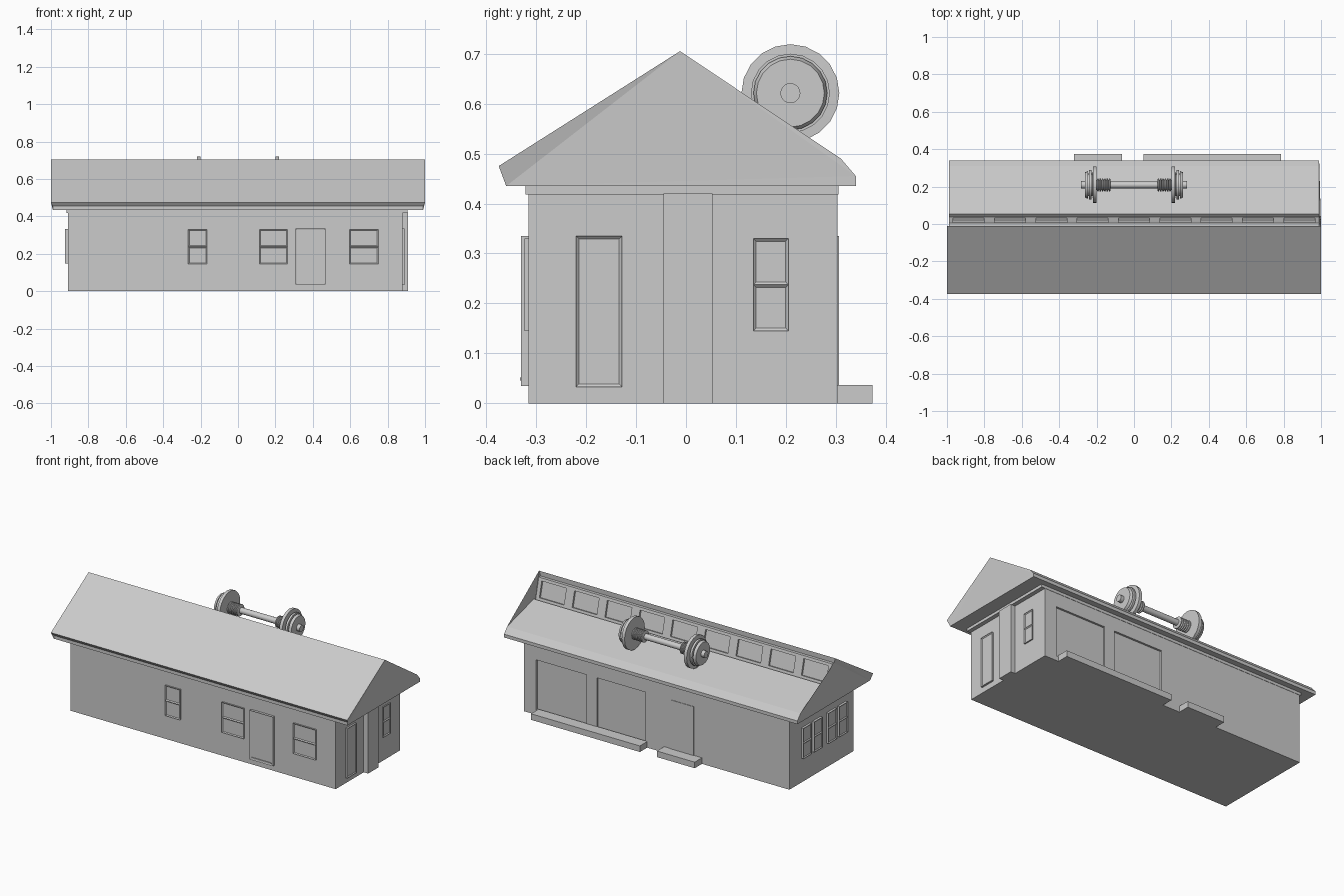
import bpy, bmesh, math
from mathutils import Vector, Matrix

if "Cube" in bpy.data.objects:
    bpy.data.objects.remove(bpy.data.objects["Cube"])


def add(name, bm):
    bmesh.ops.recalc_face_normals(bm, faces=bm.faces)
    me = bpy.data.meshes.new(name)
    bm.to_mesh(me)
    bm.free()
    ob = bpy.data.objects.new(name, me)
    bpy.context.collection.objects.link(ob)
    return ob


def cube(bm, lo, hi):
    lo, hi = Vector(lo), Vector(hi)
    m = Matrix.Translation((lo + hi) / 2) @ Matrix.Diagonal((*(hi - lo), 1))
    return bmesh.ops.create_cube(bm, size=1, matrix=m)["verts"]


def box(name, lo, hi):
    bm = bmesh.new()
    cube(bm, lo, hi)
    return add(name, bm)


def carve(ob, cutter):
    mod = ob.modifiers.new("recess", 'BOOLEAN')
    mod.operation = 'DIFFERENCE'
    mod.solver = 'EXACT'
    mod.object = cutter
    cutter.hide_render = True
    bpy.context.view_layer.objects.active = ob
    bpy.ops.object.modifier_apply(modifier=mod.name)
    bpy.data.objects.remove(cutter)


def panel(name, side, u0, u1, z0, z1, d0, d1, rows=1, border=0.008, depth=0.005):
    """Framed panel on a wall, running from d0 to d1 outward, with sunk panes."""
    axis, sign = {'front': (1, -1), 'back': (1, 1), 'left': (0, -1), 'right': (0, 1)}[side]
    out = Vector((0, 0, 0))
    out[axis] = sign
    a, b = sorted((d0 * sign, d1 * sign))
    bm = bmesh.new()
    h = (z1 - z0) / rows
    for r in range(rows):
        za, zb = z0 + r * h, z0 + (r + 1) * h
        if axis == 1:
            vs = cube(bm, (u0, a, za), (u1, b, zb))
        else:
            vs = cube(bm, (a, u0, za), (b, u1, zb))
        bm.normal_update()
        faces = {f for v in vs for f in v.link_faces}
        face = max(faces, key=lambda f: f.normal.dot(out))
        if border:
            bmesh.ops.inset_region(bm, faces=[face], thickness=border, depth=-depth)
    return add(name, bm)


# Main building and the cornice under the eaves
walls = box("walls", (-0.91, -0.315, 0), (0.88, 0.303, 0.435))
box("cornice", (-0.917, -0.321, 0.418), (0.905, 0.305, 0.436))
box("end_pilaster", (0.87, -0.045, 0), (0.91, 0.053, 0.42))

# Recessed freight doors in the back wall
bm = bmesh.new()
for x0, x1 in ((0.46, 0.80), (0.06, 0.39)):
    cube(bm, (x0, 0.291, 0.03), (x1, 0.4, 0.335))
carve(walls, add("freight_door_cutter", bm))

# Roof: profile of y, z, with half-length along x
profile = [(-0.36, 0.435, 0.99), (-0.36, 0.455, 0.99), (-0.375, 0.475, 1.0),
           (-0.012, 0.705, 1.0), (-0.013, 0.675, 0.99), (0.005, 0.675, 0.99),
           (0.037, 0.545, 0.99), (0.053, 0.56, 0.99), (0.31, 0.49, 0.99),
           (0.34, 0.455, 0.99), (0.34, 0.435, 0.99)]
bm = bmesh.new()
ends = [[bm.verts.new((s * w, y, z)) for y, z, w in profile] for s in (-1, 1)]
for e in ends:
    bm.faces.new(e)
n = len(profile)
for i in range(n):
    j = (i + 1) % n
    bm.faces.new((ends[0][i], ends[0][j], ends[1][j], ends[1][i]))
bmesh.ops.triangulate(bm, faces=[f for f in bm.faces if len(f.verts) > 4])
roof = add("roof", bm)

# Row of clerestory windows sunk in the sloping upper wall
bm = bmesh.new()
for i in range(-4, 5):
    x = i * 0.221
    cube(bm, (x - 0.083, -0.012, -0.048), (x + 0.083, 0.012, 0.048))
tilt = math.atan2(0.032, 0.13)
bm.transform(Matrix.Translation((0, 0.021, 0.612)) @ Matrix.Rotation(tilt, 4, 'X'))
carve(roof, add("clerestory_cutter", bm))

# Front wall openings
for i, (x0, x1) in enumerate(((-0.266, -0.165), (0.115, 0.265), (0.597, 0.75))):
    panel(f"front_window_{i}", 'front', x0, x1, 0.145, 0.33, 0.31, 0.323, 2)
panel("front_door", 'front', 0.308, 0.468, 0.035, 0.335, 0.31, 0.33, 1, 0.006, 0.002)
box("front_door_sill", (0.32, -0.332, 0.046), (0.456, -0.32, 0.052))

# Left end windows
for i, y0 in enumerate((0.108, 0.003, -0.135, -0.24)):
    panel(f"left_window_{i}", 'left', y0, y0 + 0.08, 0.148, 0.333, 0.90, 0.924, 2)

# Right end door and window
panel("right_door", 'right', -0.22, -0.128, 0.033, 0.335, 0.87, 0.891)
panel("right_window", 'right', 0.135, 0.205, 0.145, 0.33, 0.87, 0.887, 2)

# Back door and loading platforms
box("back_door", (-0.265, 0.295, 0.03), (-0.11, 0.306, 0.335))
box("small_platform", (-0.32, 0.30, 0), (-0.065, 0.373, 0.037))
box("long_platform", (0.05, 0.30, 0), (0.785, 0.373, 0.037))

# Wheelset on the back roof: half profile of x, radius, mirrored and spun
half = [(0.125, 0.018)]
for i in range(6):
    x = 0.125 + i * 0.0125
    half += [(x, 0.027), (x + 0.003, 0.035), (x + 0.008, 0.035), (x + 0.011, 0.027)]
half += [(0.2, 0.027), (0.2, 0.098), (0.219, 0.098), (0.221, 0.06), (0.227, 0.06),
         (0.227, 0.079), (0.24, 0.079), (0.24, 0.06), (0.246, 0.06), (0.246, 0.074),
         (0.261, 0.068), (0.261, 0.02), (0.283, 0.02), (0.283, 0)]
full = [(-x, r) for x, r in reversed(half)] + half
bm = bmesh.new()
vs = [bm.verts.new((x, 0, r)) for x, r in full]
es = [bm.edges.new(p) for p in zip(vs, vs[1:])]
bmesh.ops.spin(bm, geom=vs + es, cent=(0, 0, 0), axis=(1, 0, 0),
               angle=math.tau, steps=20)
bmesh.ops.remove_doubles(bm, verts=bm.verts, dist=1e-5)
wheels = add("wheelset", bm)
wheels.location = (0, 0.209, 0.621)
bpy.context.view_layer.objects.active = wheels
wheels.select_set(True)
bpy.ops.object.shade_smooth_by_angle(angle=math.radians(30))
